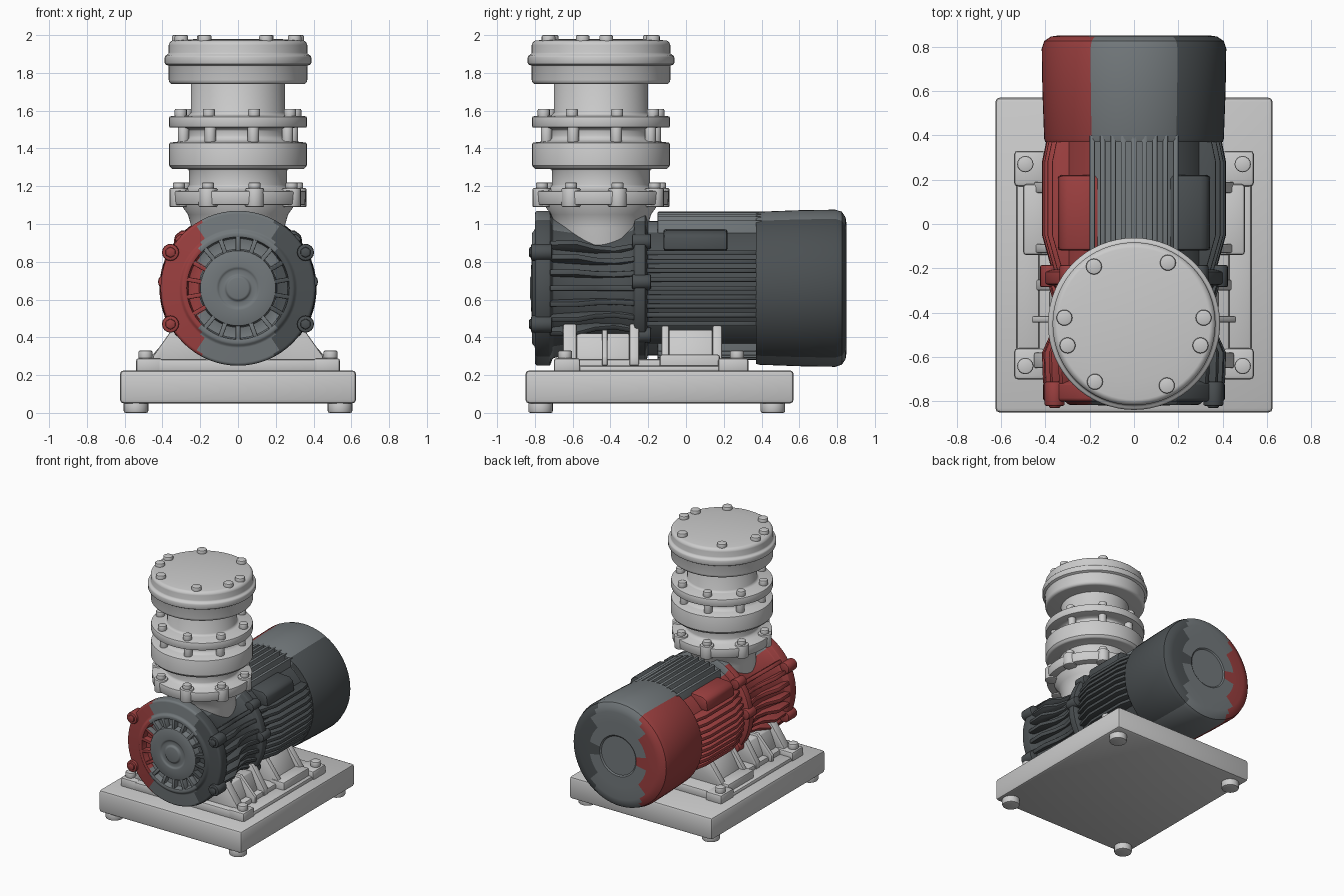
import bpy, bmesh
from math import sin, cos, pi, radians, sqrt
from mathutils import Matrix, Vector

if "Cube" in bpy.data.objects:
    bpy.data.objects.remove(bpy.data.objects["Cube"])

MZ = 0.66      # motor axis height
CY = -0.45     # vertical column axis


def material(name, c):
    m = bpy.data.materials.new(name)
    m.diffuse_color = (*c, 1)
    m.use_nodes = True
    m.node_tree.nodes["Principled BSDF"].inputs["Base Color"].default_value = m.diffuse_color
    return m


RED = material("red_paint", (0.33, 0.05, 0.05))
SLATE = material("slate_paint", (0.17, 0.19, 0.20))
DARK = material("dark_paint", (0.07, 0.08, 0.085))


def finish(bm, name, bevel=0.0, paint=False):
    if bevel:
        bmesh.ops.recalc_face_normals(bm, faces=bm.faces)
        es = [e for e in bm.edges if e.is_manifold and e.calc_face_angle() > 0.65]
        bmesh.ops.bevel(bm, geom=es, offset=bevel, segments=2, profile=0.5,
                        affect='EDGES', clamp_overlap=True)
    bmesh.ops.recalc_face_normals(bm, faces=bm.faces)
    me = bpy.data.meshes.new(name)
    bm.to_mesh(me)
    bm.free()
    ob = bpy.data.objects.new(name, me)
    bpy.context.collection.objects.link(ob)
    if paint:  # faded paint: red on the left, slate on top, dark on the right
        for m in (RED, SLATE, DARK):
            me.materials.append(m)
        for p in me.polygons:
            x = p.center.x
            p.material_index = 0 if x < -0.2 else (2 if x > 0.2 else 1)
    return ob


def lathe(name, prof, along='Z', bevel=0.008, paint=False, n=64):
    bm = bmesh.new()
    rings = []
    for r, t in prof:
        ring = []
        for i in range(n if r > 0 else 1):
            a = 2 * pi * i / n
            p = (r * cos(a), CY + r * sin(a), t) if along == 'Z' else (r * cos(a), t, MZ + r * sin(a))
            ring.append(bm.verts.new(p))
        rings.append(ring)
    for A, B in zip(rings, rings[1:]):
        for i in range(n):
            j = (i + 1) % n
            q = [A[i % len(A)], A[j % len(A)], B[j % len(B)], B[i % len(B)]]
            bm.faces.new(list(dict.fromkeys(q)))
    return finish(bm, name, bevel, paint)


def box(bm, x0, x1, y0, y1, z0, z1, rot=None):
    m = Matrix.Translation(((x0 + x1) / 2, (y0 + y1) / 2, (z0 + z1) / 2))
    m = m @ Matrix.Diagonal((x1 - x0, y1 - y0, z1 - z0, 1))
    bmesh.ops.create_cube(bm, size=1, matrix=rot @ m if rot else m)


def cyl(bm, p, r, h, along='Z', n=16):
    rot = Matrix.Rotation(pi / 2, 4, 'X') if along == 'Y' else Matrix()
    off = Vector((0, h / 2, 0)) if along == 'Y' else Vector((0, 0, h / 2))
    bmesh.ops.create_cone(bm, cap_ends=True, segments=n, radius1=r, radius2=r, depth=h,
                          matrix=Matrix.Translation(Vector(p) + off) @ rot)


def prism(bm, pts, d):
    a = [bm.verts.new(p) for p in pts]
    b = [bm.verts.new(Vector(p) + Vector(d)) for p in pts]
    bm.faces.new(a)
    bm.faces.new(b[::-1])
    for i in range(len(a)):
        j = (i + 1) % len(a)
        bm.faces.new((a[i], b[i], b[j], a[j]))


# base plate and rubber feet
bm = bmesh.new()
box(bm, -0.625, 0.625, -0.85, 0.57, 0.05, 0.225)
finish(bm, "base_plate", 0.02)
bm = bmesh.new()
for x in (-0.54, 0.54):
    for y in (-0.77, 0.46):
        cyl(bm, (x, y, 0), 0.065, 0.06, n=24)
finish(bm, "base_feet", 0.01)

# mounting frame with corner pads and side rails
bm = bmesh.new()
box(bm, -0.43, 0.43, -0.70, 0.31, 0.21, 0.285)
for s in (-1, 1):
    for y0, y1 in ((-0.70, -0.56), (0.17, 0.33)):
        box(bm, min(s * .40, s * .54), max(s * .40, s * .54), y0, y1, 0.21, 0.29)
    box(bm, min(s * .38, s * .50), max(s * .38, s * .50), -0.14, 0.18, 0.21, 0.31)
    box(bm, min(s * .40, s * .53), max(s * .40, s * .53), -0.6, 0.2, 0.21, 0.25)
finish(bm, "mounting_frame", 0.015)
bm = bmesh.new()
for x in (-0.49, 0.49):
    for y in (-0.64, 0.27):
        cyl(bm, (x, y, 0.28), 0.037, 0.05)
finish(bm, "frame_bolts", 0.008)

# sloping support legs and gussets
bm = bmesh.new()
for s in (-1, 1):
    for y0, y1, top, out in ((-0.65, -0.58, .47, .45), (-0.30, -0.25, .47, .44), (-0.58, -0.30, .42, .38),
                             (-0.445, -0.415, .44, .46), (-0.13, -0.09, .46, .45),
                             (-0.09, 0.14, .44, .41), (0.14, 0.19, .46, .45)):
        prism(bm, [(s * .15, y0, top), (s * .33, y0, top), (s * out, y0, .30), (s * out, y0, .25),
                   (s * .15, y0, .25)], (0, y1 - y0, 0))
finish(bm, "support_legs", 0.008)

# gear housing with recessed front face
lathe("gear_housing", [(0, -.825), (.06, -.825), (.07, -.812), (.10, -.812), (.11, -.82), (.20, -.815),
                       (.205, -.765), (.265, -.765), (.27, -.815), (.295, -.815), (.31, -.80), (.40, -.80),
                       (.41, -.79), (.41, -.72), (.37, -.705), (.355, -.62), (.335, -.48), (.345, -.34),
                       (.37, -.28), (.405, -.27), (.405, -.215), (.35, -.20), (0, -.20)],
      'Y', 0.006, True)
bm = bmesh.new()
for i in range(18):
    R = Matrix.Translation((0, 0, MZ)) @ Matrix.Rotation(2 * pi * (i + .5) / 18, 4, 'Y')
    box(bm, 0.19, 0.28, -0.812, -0.75, -0.012, 0.012, R)
finish(bm, "front_ribs", 0.004, True)

# radial ribs on both housing sides
bm = bmesh.new()
for side in (0, 180):
    for deg in range(-36, 37, 12):
        a = radians(side + deg)
        c, s = cos(a), sin(a)
        t = Vector((-s, 0, c)) * 0.03
        pr = [(.30, -.73), (.41, -.72), (.415, -.58), (.37, -.48), (.355, -.38), (.39, -.26), (.30, -.26)]
        prism(bm, [Vector((r * c, y, MZ + r * s)) - t / 2 for r, y in pr], t)
finish(bm, "housing_side_ribs", 0.006, True)

# bolt lugs around the housing flanges
bm = bmesh.new()
for deg in (28, 152, 208, 332):
    a = radians(deg)
    cyl(bm, (.405 * cos(a), -.82, MZ + .405 * sin(a)), 0.045, 0.11, 'Y')
    cyl(bm, (.405 * cos(a), -.83, MZ + .405 * sin(a)), 0.03, 0.05, 'Y', 6)
for deg in (5, 40, 140, 175, 220, 320):
    a = radians(deg)
    cyl(bm, (.385 * cos(a), -.285, MZ + .385 * sin(a)), 0.04, 0.10, 'Y')
finish(bm, "housing_bolt_lugs", 0.008, True)

# motor body with cooling fins
lathe("motor_core", [(0, -.22), (.355, -.22), (.355, .40), (0, .40)], 'Y', 0, True)
bm = bmesh.new()
for i in range(-4, 5):
    d = i * 0.047
    e = sqrt(.41 ** 2 - d * d)
    box(bm, d - .012, d + .012, -.15, .40, MZ, MZ + e - .005)
    box(bm, d - .012, d + .012, -.15, .40, MZ - e + .03, MZ)
    for s in (-1, 1):
        z = MZ + d
        prism(bm, [(s * .2, -.21, z - .013), (s * (e - .04), -.21, z - .013), (s * (e + .005), -.05, z - .013),
                   (s * (e + .005), .28, z - .013), (s * (e - .02), .40, z - .013), (s * .2, .40, z - .013)],
              (0, 0, .026))
finish(bm, "cooling_fins", 0.005, True)

# raised shoulder pads beside the top fins
bm = bmesh.new()
for s in (-1, 1):
    prism(bm, [(s * .15, -.12, .85), (s * .345, -.12, .86), (s * .335, -.12, .94), (s * .30, -.12, .965),
               (s * .15, -.12, .975)], (0, .34, 0))
finish(bm, "shoulder_pads", 0.015, True)

# fan cowl at the rear
lathe("fan_cowl", [(0, .37), (.36, .37), (.40, .37), (.405, .385), (.413, .60), (.416, .79), (.405, .825),
                   (.375, .845), (.34, .85), (.25, .85), (.16, .85), (.15, .842), (.08, .842), (0, .842)],
      'Y', 0, True)

# vertical column: lower neck, three flanges and capped head
lathe("column_neck", [(0, .70), (.25, .70), (.245, .98), (.265, 1.05), (.30, 1.10), (.30, 1.12), (0, 1.12)])
lathe("column_body", [(0, 1.10), (.355, 1.10), (.36, 1.175), (.285, 1.18), (.26, 1.20), (.26, 1.29),
                      (.35, 1.29), (.365, 1.31), (.365, 1.43), (.29, 1.44), (.27, 1.46), (.27, 1.50),
                      (.30, 1.51), (.365, 1.51), (.365, 1.57), (.26, 1.575), (.25, 1.59), (.25, 1.75), (0, 1.75)])
lathe("column_head", [(0, 1.74), (.355, 1.74), (.367, 1.755), (.367, 1.84), (.388, 1.845), (.388, 1.89),
                      (.367, 1.90), (.367, 1.955), (.35, 1.972), (.27, 1.975), (.25, 1.978), (0, 1.98)])

# flange bolts, tie studs and head bolts
bm = bmesh.new()
for i in range(8):
    a = 2 * pi * (i + .35) / 8
    c, s = cos(a), sin(a)
    cyl(bm, (.325 * c, CY + .325 * s, 1.09), 0.05, 0.10)
    cyl(bm, (.325 * c, CY + .325 * s, 1.18), 0.032, 0.04)
    cyl(bm, (.315 * c, CY + .315 * s, 1.56), 0.032, 0.05)
    cyl(bm, (.30 * c, CY + .30 * s, 1.42), 0.03, 0.10)
finish(bm, "flange_bolts", 0.007)
bm = bmesh.new()
for deg in (5, -18, -62, 236, 198, 175, 125, 61):
    a = radians(deg)
    cyl(bm, (.315 * cos(a), CY + .315 * sin(a), 1.95), 0.036, 0.05)
finish(bm, "head_bolts", 0.008)

# smooth shading with sharp edges kept
for ob in bpy.data.objects:
    ob.select_set(True)
    bpy.context.view_layer.objects.active = ob
bpy.ops.object.shade_smooth_by_angle(angle=radians(35))
